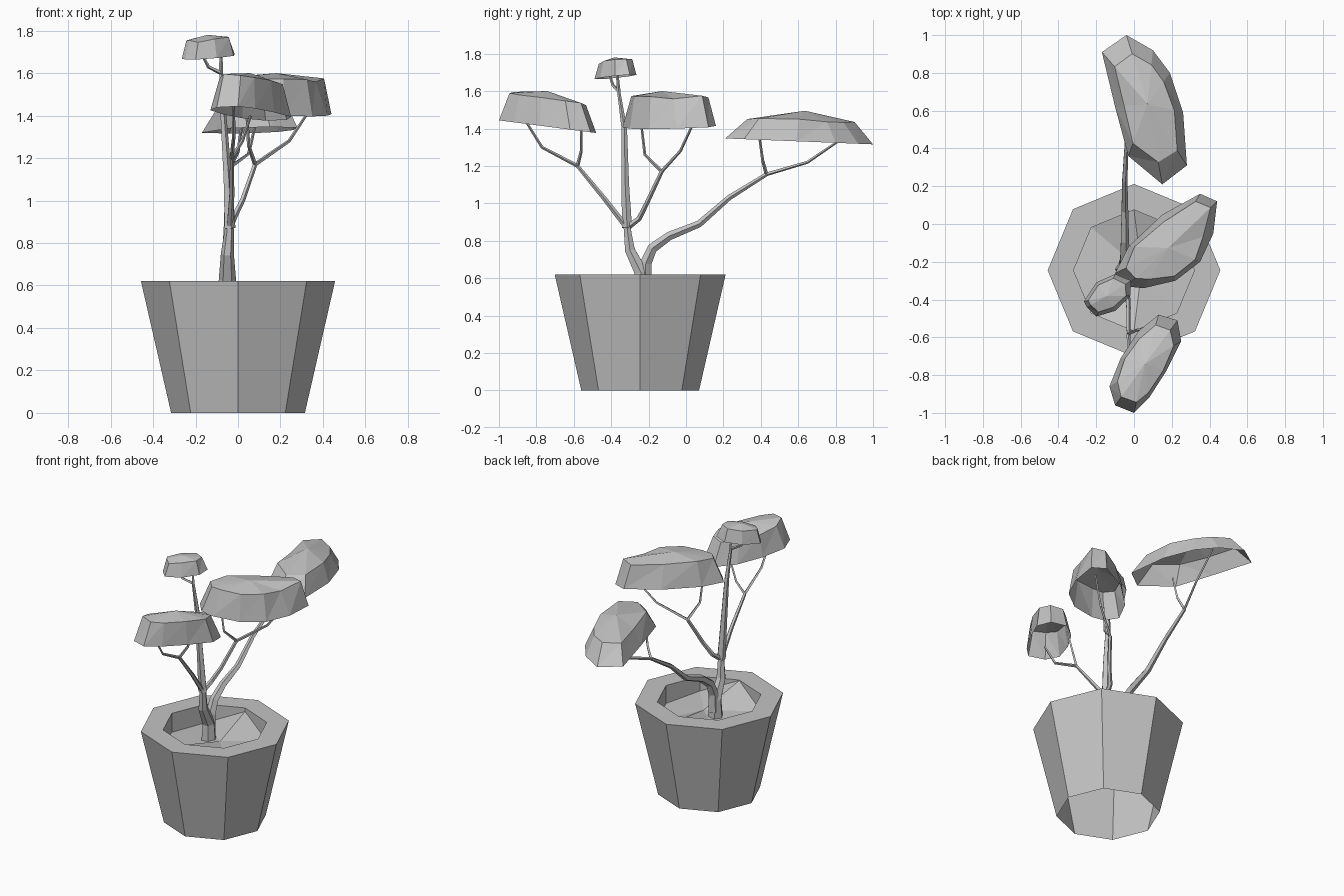
import bpy
import bmesh
import random
from math import cos, sin, tau
from mathutils import Vector

random.seed(4)
default_cube = bpy.data.objects.get("Cube")
if default_cube:
    bpy.data.objects.remove(default_cube, do_unlink=True)

grey = bpy.data.materials.new("plain grey")
grey.use_nodes = True
grey.diffuse_color = (0.55, 0.55, 0.55, 1)
grey.node_tree.nodes["Principled BSDF"].inputs["Base Color"].default_value = grey.diffuse_color

POT_CENTRE = Vector((0, -0.245, 0))


def add_object(name, bm):
    """Turn a bmesh into a flat shaded object."""
    mesh = bpy.data.meshes.new(name)
    bm.to_mesh(mesh)
    bm.free()
    mesh.materials.append(grey)
    obj = bpy.data.objects.new(name, mesh)
    bpy.context.collection.objects.link(obj)
    return obj


def add_ring(bm, points):
    return [bm.verts.new(point) for point in points]


def bridge(bm, lower, upper, triangles=False):
    """Join two counter-clockwise rings with outward quads or triangles."""
    count = len(lower)
    for i in range(count):
        j = (i + 1) % count
        if triangles:
            bm.faces.new((lower[i], lower[j], upper[j]))
            bm.faces.new((lower[i], upper[j], upper[i]))
        else:
            bm.faces.new((lower[i], lower[j], upper[j], upper[i]))


def fan(bm, ring, point):
    """Close a ring with triangles around one point."""
    tip = bm.verts.new(point)
    for i in range(len(ring)):
        bm.faces.new((ring[i], ring[(i + 1) % len(ring)], tip))


def octagon(radius, height):
    return [POT_CENTRE + Vector((radius * cos(tau * i / 8), radius * sin(tau * i / 8), height))
            for i in range(8)]


def tube(name, points, radii, sides=5):
    """Tapered low-poly branch along a path."""
    path = [Vector(p) for p in points]
    bm = bmesh.new()
    previous = None
    for i, centre in enumerate(path):
        tangent = path[min(i + 1, len(path) - 1)] - path[max(i - 1, 0)]
        turn = Vector((0, 0, 1)).rotation_difference(tangent)
        blend = i / (len(path) - 1)
        radius = radii[0] + (radii[1] - radii[0]) * blend
        ring = add_ring(bm, [centre + turn @ Vector((radius * cos(tau * k / sides),
                                                     radius * sin(tau * k / sides), 0))
                             for k in range(sides)])
        if previous:
            bridge(bm, previous, ring)
        previous = ring
    bm.faces.new(previous)
    return add_object(name, bm)


def canopy(name, outline, base, height, slope, shoulder, lift):
    """Faceted hollow leaf pad: sloping rim, raised shoulder and shallow peak."""
    centre = sum((Vector(p) for p in outline), Vector((0, 0))) / len(outline)

    def layer(scale, rise, wobble):
        points = []
        for p in outline:
            offset = (Vector(p) - centre) * scale * random.uniform(1 - wobble, 1 + wobble)
            z = base + rise + offset.dot(Vector(slope)) + random.uniform(-wobble, wobble) * height
            points.append((*(centre + offset), z))
        return points

    bm = bmesh.new()
    rim = add_ring(bm, layer(1, 0, 0))
    side = add_ring(bm, layer(shoulder, height * lift, 0.06))
    bridge(bm, rim, side, True)
    fan(bm, side, (*centre, base + height))
    return add_object(name, bm)


# Pot, an open shell with a thick rim
bm = bmesh.new()
rings = [add_ring(bm, octagon(r, z)) for r, z in
         ((0.315, 0), (0.457, 0.62), (0.32, 0.62), (0.32, 0.48))]
for lower, upper in zip(rings, rings[1:]):
    bridge(bm, lower, upper)
add_object("pot", bm)

# Uneven soil, heaped against the front and back of the rim
bm = bmesh.new()
edge = octagon(0.32, 0.51)
for point in edge:
    point.z += 0.09 * (abs(point.y - POT_CENTRE.y) > 0.3) + random.uniform(-0.02, 0.02)
fan(bm, add_ring(bm, edge), POT_CENTRE + Vector((0.04, 0, 0.53)))
add_object("soil", bm)

# Trunk and main limbs
FORK = (-0.04, -0.315, 0.87)
BACK_FORK = (-0.04, 0.43, 1.155)
FRONT_FORK = (-0.03, -0.58, 1.2)
MIDDLE_FORK = (0.08, -0.13, 1.17)
TOP_FORK = (-0.08, -0.36, 1.6)
tube("trunk", [(-0.05, -0.24, 0.5), (-0.05, -0.24, 0.63), (-0.05, -0.3, 0.75), FORK],
     (0.05, 0.021), 6)
tube("upper_trunk", [FORK, (-0.05, -0.325, 1.1), (-0.07, -0.33, 1.4), TOP_FORK], (0.028, 0.009))
tube("back_limb", [(-0.05, -0.22, 0.56), (-0.05, -0.215, 0.68), (-0.05, -0.18, 0.76),
                   (-0.05, -0.09, 0.825), (-0.05, 0.07, 0.89), (-0.05, 0.23, 1.03), BACK_FORK],
     (0.037, 0.011))
tube("front_limb", [FORK, (-0.03, -0.44, 1.03), FRONT_FORK], (0.016, 0.01))
tube("middle_limb", [FORK, (-0.02, -0.25, 0.92), (0.02, -0.21, 1.0), MIDDLE_FORK], (0.017, 0.011))

# Twigs that hold the leaf pads
twigs = {
    "back_inner": [BACK_FORK, (0, 0.41, 1.23), (0.02, 0.39, 1.37)],
    "back_outer": [BACK_FORK, (0.05, 0.65, 1.22), (0.08, 0.84, 1.35)],
    "front_inner": [FRONT_FORK, (0.02, -0.56, 1.28), (0.06, -0.56, 1.4)],
    "front_outer": [FRONT_FORK, (-0.02, -0.77, 1.3), (-0.02, -0.87, 1.46)],
    "middle_inner": [MIDDLE_FORK, (0.05, -0.22, 1.26), (0.04, -0.24, 1.43)],
    "middle_outer": [MIDDLE_FORK, (0.24, -0.03, 1.28), (0.34, 0.04, 1.43)],
    "top_inner": [TOP_FORK, (-0.08, -0.37, 1.72)],
    "top_outer": [TOP_FORK, (-0.14, -0.39, 1.63), (-0.17, -0.41, 1.69)],
}
for label, path in twigs.items():
    tube(label + "_twig", path, (0.01, 0.006), 4)

# Leaf pads
canopy("back_canopy", [(-0.04, 1), (-0.17, 0.91), (-0.1, 0.62), (-0.03, 0.36), (0.15, 0.21),
                       (0.28, 0.31), (0.26, 0.59), (0.19, 0.8), (0.1, 0.92)],
       1.33, 0.165, (0, -0.04), 0.72, 0.68)
canopy("middle_canopy", [(0.35, 0.16), (0.15, 0.05), (-0.03, -0.12), (-0.1, -0.26),
                         (-0.04, -0.33), (0.05, -0.34), (0.22, -0.3), (0.35, -0.2),
                         (0.42, -0.05), (0.44, 0.12)],
       1.41, 0.19, (-0.06, 0.05), 0.82, 0.85)
canopy("front_canopy", [(0.13, -0.48), (0.02, -0.57), (-0.07, -0.71), (-0.13, -0.86),
                        (-0.1, -0.96), (0, -1), (0.08, -0.92), (0.17, -0.78),
                        (0.25, -0.62), (0.23, -0.51)],
       1.41, 0.19, (0, -0.13), 0.82, 0.8)
canopy("top_canopy", [(-0.265, -0.41), (-0.25, -0.44), (-0.2, -0.49), (-0.1, -0.46),
                      (-0.02, -0.38), (-0.015, -0.3), (-0.1, -0.265), (-0.2, -0.31)],
       1.675, 0.105, (0.05, 0.08), 0.78, 0.8)
